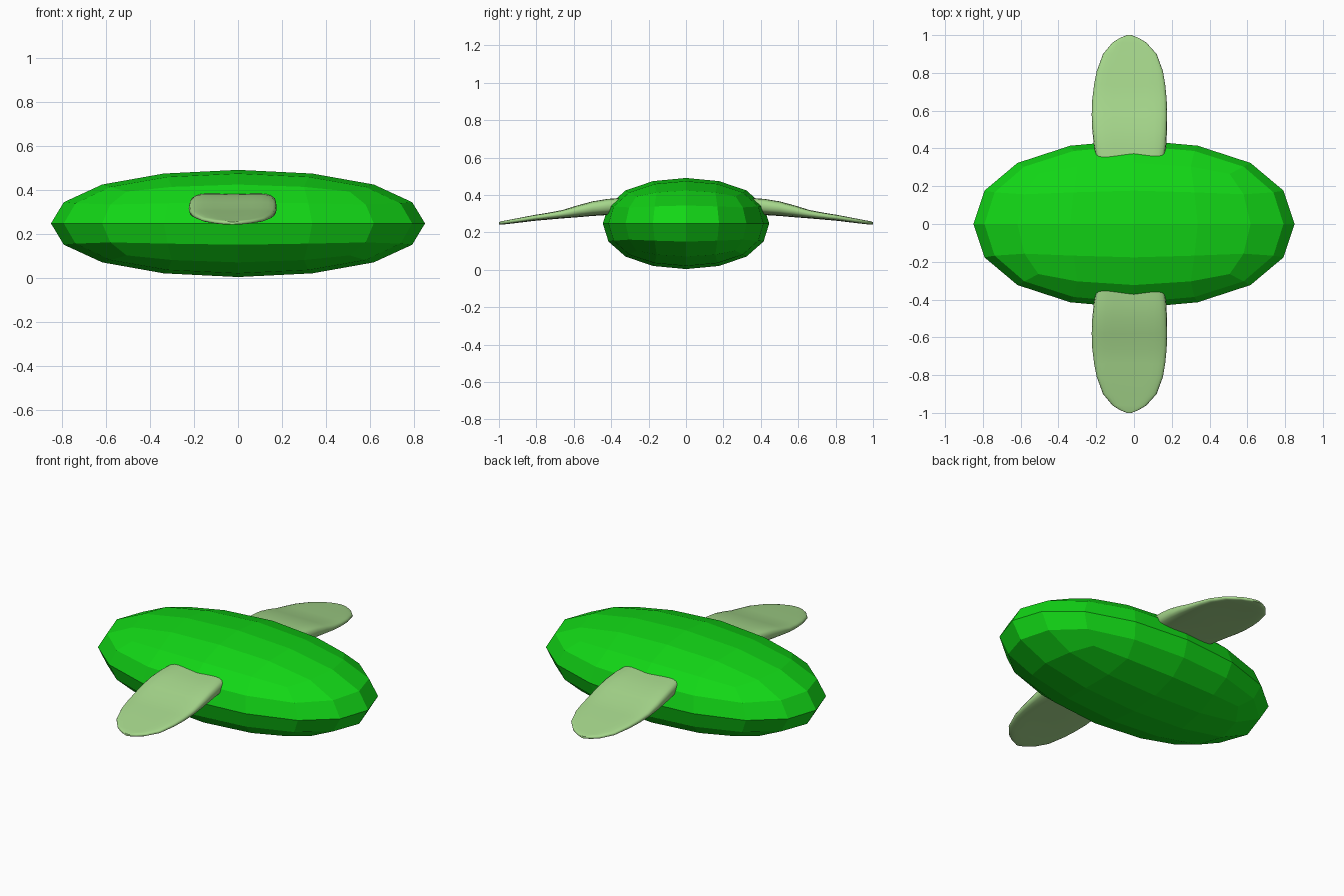
import bpy, bmesh, math

if "Cube" in bpy.data.objects:
    bpy.data.objects.remove(bpy.data.objects["Cube"])

def material(name, rgb):
    m = bpy.data.materials.new(name)
    m.diffuse_color = (*rgb, 1)
    m.use_nodes = True
    m.node_tree.nodes["Principled BSDF"].inputs["Base Color"].default_value = m.diffuse_color
    return m

# Body: flat-faced, twice-subdivided cube stretched to an ellipsoid
bpy.ops.mesh.primitive_cube_add(size=2)
body = bpy.context.object
body.name = "body"
sub = body.modifiers.new("round", 'SUBSURF')
sub.levels = sub.render_levels = 2
bpy.ops.object.modifier_apply(modifier="round")
size = body.dimensions.copy()
for v in body.data.vertices:
    v.co.x *= 1.70 / size.x
    v.co.y *= 0.89 / size.y
    v.co.z = v.co.z * 0.487 / size.z + 0.2475
body.data.materials.append(material("body_green", (0.006, 0.68, 0.008)))

# Side fin: rounded cross-sections lofted from root to tip
# (y, centre x, half width, top z, bottom z)
stations = [
    (0.30, -0.020, 0.170, 0.400, 0.300),
    (0.36, -0.020, 0.183, 0.393, 0.297),
    (0.42, -0.021, 0.192, 0.389, 0.293),
    (0.50, -0.023, 0.198, 0.375, 0.288),
    (0.58, -0.024, 0.200, 0.352, 0.281),
    (0.66, -0.024, 0.197, 0.325, 0.275),
    (0.74, -0.023, 0.188, 0.309, 0.268),
    (0.81, -0.022, 0.175, 0.297, 0.262),
    (0.90, -0.022, 0.142, 0.279, 0.251),
    (0.96, -0.024, 0.090, 0.267, 0.244),
    (0.985, -0.025, 0.050, 0.262, 0.242),
    (1.00, -0.025, 0.012, 0.256, 0.243),
]
SIDES = 24

def section(y, xc, w, top, bottom):
    points = []
    for i in range(SIDES):
        a = 2 * math.pi * i / SIDES
        c, s = math.cos(a), math.sin(a)
        u = math.copysign(abs(c) ** 0.6, c)
        t = math.copysign(abs(s) ** 0.6, s)
        z = (top + bottom) / 2 + t * (top - bottom) / 2
        # shallow hollow along the middle of the upper face
        if s > 0:
            z -= 0.12 * (top - bottom) * (1 - u * u) * t
        points.append((xc + u * w, y, z))
    return points

bm = bmesh.new()
rings = [[bm.verts.new(p) for p in section(*st)] for st in stations]
for a, b in zip(rings, rings[1:]):
    for i in range(SIDES):
        j = (i + 1) % SIDES
        bm.faces.new((a[i], a[j], b[j], b[i]))
bm.faces.new(rings[0])
bm.faces.new(rings[-1])
bmesh.ops.recalc_face_normals(bm, faces=bm.faces)
mesh = bpy.data.meshes.new("side_fins")
bm.to_mesh(mesh)
bm.free()
fins = bpy.data.objects.new("side_fins", mesh)
bpy.context.collection.objects.link(fins)
mesh.materials.append(material("fin_pale_green", (0.38, 0.68, 0.26)))

# Smooth the fin and mirror it to the other side
bpy.ops.object.select_all(action='DESELECT')
fins.select_set(True)
bpy.context.view_layer.objects.active = fins
bpy.ops.object.shade_smooth_by_angle(angle=math.radians(50))
mirror = fins.modifiers.new("both_sides", 'MIRROR')
mirror.use_axis = (False, True, False)
